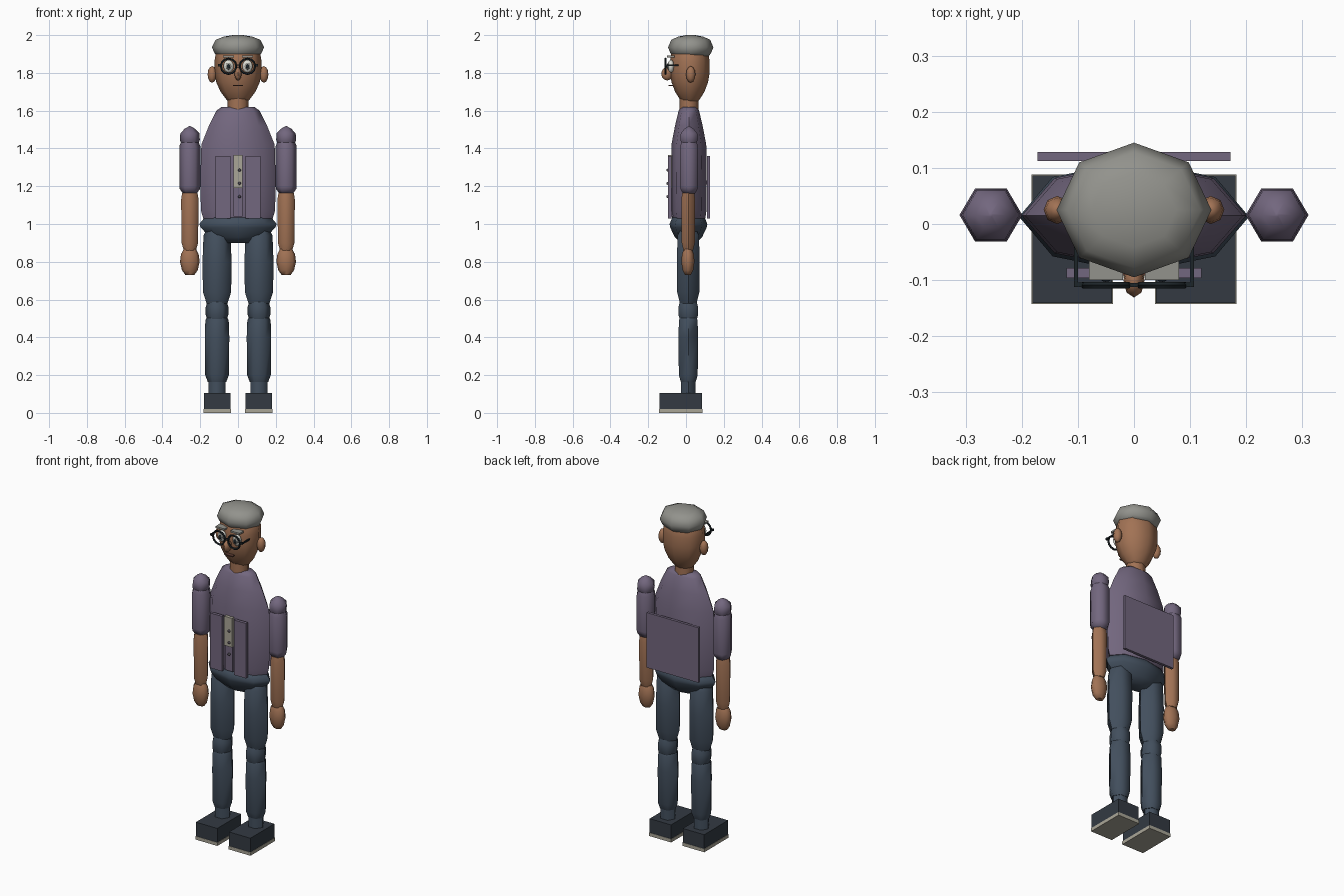
import bpy, bmesh, math
from mathutils import Matrix

if "Cube" in bpy.data.objects:
    bpy.data.objects.remove(bpy.data.objects["Cube"])


def material(name, rgb):
    m = bpy.data.materials.new(name)
    m.diffuse_color = (*rgb, 1)
    m.use_nodes = True
    m.node_tree.nodes["Principled BSDF"].inputs["Base Color"].default_value = m.diffuse_color
    return m


PURPLE = material("muted purple", (0.17, 0.135, 0.21))
NAVY = material("slate trousers", (0.055, 0.078, 0.11))
SKIN = material("brown skin", (0.36, 0.17, 0.09))
GREY = material("grey", (0.29, 0.29, 0.265))
SHOE = material("dark shoe", (0.033, 0.042, 0.055))
CREAM = material("cream", (0.40, 0.38, 0.31))
WHITE = material("eye white", (0.72, 0.72, 0.66))
BLACK = material("black frame", (0.012, 0.018, 0.022))
LIP = material("dark lip", (0.12, 0.05, 0.035))
BUTTON = material("button grey", (0.09, 0.08, 0.10))


def finish(name, bm, mat, smooth=True):
    bmesh.ops.recalc_face_normals(bm, faces=bm.faces)
    me = bpy.data.meshes.new(name)
    bm.to_mesh(me)
    bm.free()
    me.materials.append(mat)
    ob = bpy.data.objects.new(name, me)
    bpy.context.collection.objects.link(ob)
    if smooth:
        bpy.ops.object.select_all(action='DESELECT')
        ob.select_set(True)
        bpy.context.view_layer.objects.active = ob
        bpy.ops.object.shade_smooth_by_angle(angle=math.radians(62))
    return ob


def lathe(name, profile, x, y, sx, sy, n, mat, smooth=True):
    """Closed elliptical stack of rings; profile is (height, relative radius)."""
    bm = bmesh.new()
    rings = []
    for z, r in profile:
        rings.append([bm.verts.new((x + sx * r * math.cos(2 * math.pi * i / n),
                                    y + sy * r * math.sin(2 * math.pi * i / n), z))
                      for i in range(n)])
    for a, b in zip(rings, rings[1:]):
        for i in range(n):
            j = (i + 1) % n
            bm.faces.new((a[i], a[j], b[j], b[i]))
    bm.faces.new(rings[0][::-1])
    bm.faces.new(rings[-1])
    return finish(name, bm, mat, smooth)


def box(name, x, y, z, mat):
    """Box from (low, high) ranges."""
    bm = bmesh.new()
    size = [b - a for a, b in (x, y, z)]
    mid = [(a + b) / 2 for a, b in (x, y, z)]
    bmesh.ops.create_cube(bm, size=1, matrix=Matrix.Translation(mid) @ Matrix.Diagonal((*size, 1)))
    return finish(name, bm, mat, False)


def ball(name, c, s, mat, u=8, v=6):
    bm = bmesh.new()
    bmesh.ops.create_uvsphere(bm, u_segments=u, v_segments=v, radius=1,
                              matrix=Matrix.Translation(c) @ Matrix.Diagonal((*s, 1)))
    return finish(name, bm, mat)


def ring(name, c, major, minor, mat, n=12, m=5):
    """Torus facing -y."""
    bm = bmesh.new()
    g = []
    for i in range(n):
        a = 2 * math.pi * i / n
        row = []
        for k in range(m):
            b = 2 * math.pi * k / m
            r = major + minor * math.cos(b)
            row.append(bm.verts.new((c[0] + r * math.cos(a), c[1] + minor * math.sin(b),
                                     c[2] + r * math.sin(a))))
        g.append(row)
    for i in range(n):
        for k in range(m):
            i2, k2 = (i + 1) % n, (k + 1) % m
            bm.faces.new((g[i][k], g[i2][k], g[i2][k2], g[i][k2]))
    return finish(name, bm, mat)


# Torso and pelvis
lathe("torso", [(1.03, .92), (1.07, .98), (1.22, 1), (1.42, .97), (1.52, .77), (1.60, .57), (1.62, .43)],
      0, .015, .2, .095, 8, PURPLE)
lathe("pelvis", [(.90, .4), (.93, .72), (.98, .96), (1.0, 1), (1.035, .86), (1.045, .6)],
      0, .013, .205, .1, 8, NAVY)

# Neck, head and cap
lathe("neck", [(1.60, 1), (1.68, 1)], 0, .015, .055, .05, 8, SKIN)
lathe("head", [(1.64, .34), (1.66, .5), (1.70, .74), (1.75, .92), (1.80, 1), (1.86, 1), (1.91, .93), (1.94, .75)],
      0, .02, .125, .105, 8, SKIN)
lathe("cap", [(1.89, .8), (1.905, .9), (1.935, 1), (1.975, .86), (1.992, .55), (2.0, .2)],
      0, .025, .138, .12, 8, GREY)

# Face centre
ball("nose", (0, -.10, 1.795), (.019, .031, .035), SKIN)
box("mouth", (-.026, .026), (-.092, -.07), (1.731, 1.737), LIP)
box("glasses_bridge", (-.012, .012), (-.112, -.105), (1.838, 1.845), BLACK)

# Garment panels, placket and buttons
box("back_panel", (-.172, .172), (.112, .128), (1.03, 1.36), PURPLE)
box("placket", (-.025, .025), (-.095, -.07), (1.19, 1.365), CREAM)
box("lower_placket", (-.025, .025), (-.086, -.07), (1.04, 1.19), PURPLE)
for k, z in enumerate((1.285, 1.215, 1.145)):
    ball(f"button_{k + 1}", (.008, -.096, z), (.008, .008, .008), BUTTON)

for side, s in (("left", -1), ("right", 1)):
    # Face details
    ball(f"{side}_ear", (s * .137, .025, 1.792), (.024, .025, .044), SKIN)
    e = s * .05
    ball(f"{side}_eye", (e, -.08, 1.835), (.027, .017, .034), WHITE, 12, 8)
    ball(f"{side}_iris", (e, -.094, 1.835), (.016, .006, .019), GREY, 10, 6)
    ball(f"{side}_pupil", (e, -.099, 1.835), (.009, .004, .012), BLACK)
    box(f"{side}_eyebrow", (e - .03, e + .03), (-.1, -.06), (1.882, 1.892), GREY)
    ring(f"{side}_lens_rim", (e, -.109, 1.835), .040, .006, BLACK)
    box(f"{side}_temple", sorted((s * .1, s * .107)), (-.108, -.04), (1.836, 1.844), BLACK)
    box(f"{side}_hinge", sorted((s * .088, s * .107)), (-.112, -.104), (1.834, 1.846), BLACK)

    # Front panel
    box(f"{side}_front_panel", sorted((s * .04, s * .12)), (-.096, -.078), (1.03, 1.36), PURPLE)

    # Arm
    a = s * .255
    lathe(f"{side}_shoulder", [(1.42, .8), (1.445, 1), (1.48, .95), (1.505, .5), (1.518, .06)],
          a, .016, .053, .053, 6, PURPLE)
    lathe(f"{side}_upper_arm", [(1.16, .65), (1.185, .95), (1.2, 1), (1.41, 1), (1.44, .8)],
          a, .016, .056, .055, 6, PURPLE)
    lathe(f"{side}_forearm", [(.86, .7), (.90, .95), (1.13, 1), (1.165, .88)],
          a, .012, .046, .042, 6, SKIN)
    lathe(f"{side}_hand", [(.73, .45), (.755, .8), (.80, 1), (.84, .9), (.87, .6), (.88, .4)],
          a, .01, .052, .035, 8, SKIN)

    # Leg
    l = s * .111
    lathe(f"{side}_thigh", [(.58, .72), (.64, .97), (.80, 1), (.94, .93), (.97, .7)],
          l, .012, .077, .07, 6, NAVY)
    lathe(f"{side}_knee", [(.49, .85), (.52, 1), (.56, 1), (.59, .85)],
          l, .012, .06, .06, 6, NAVY)
    lathe(f"{side}_shin", [(.163, .75), (.20, .96), (.40, 1), (.49, .95), (.51, .8)],
          l, .012, .065, .06, 6, NAVY)
    lathe(f"{side}_ankle", [(.09, 1), (.17, 1)], l, .012, .045, .043, 6, NAVY)

    # Shoe
    box(f"{side}_shoe", sorted((s * .039, s * .181)), (-.141, .086), (.02, .104), SHOE)
    box(f"{side}_sole", sorted((s * .037, s * .183)), (-.143, .088), (0, .02), CREAM)
